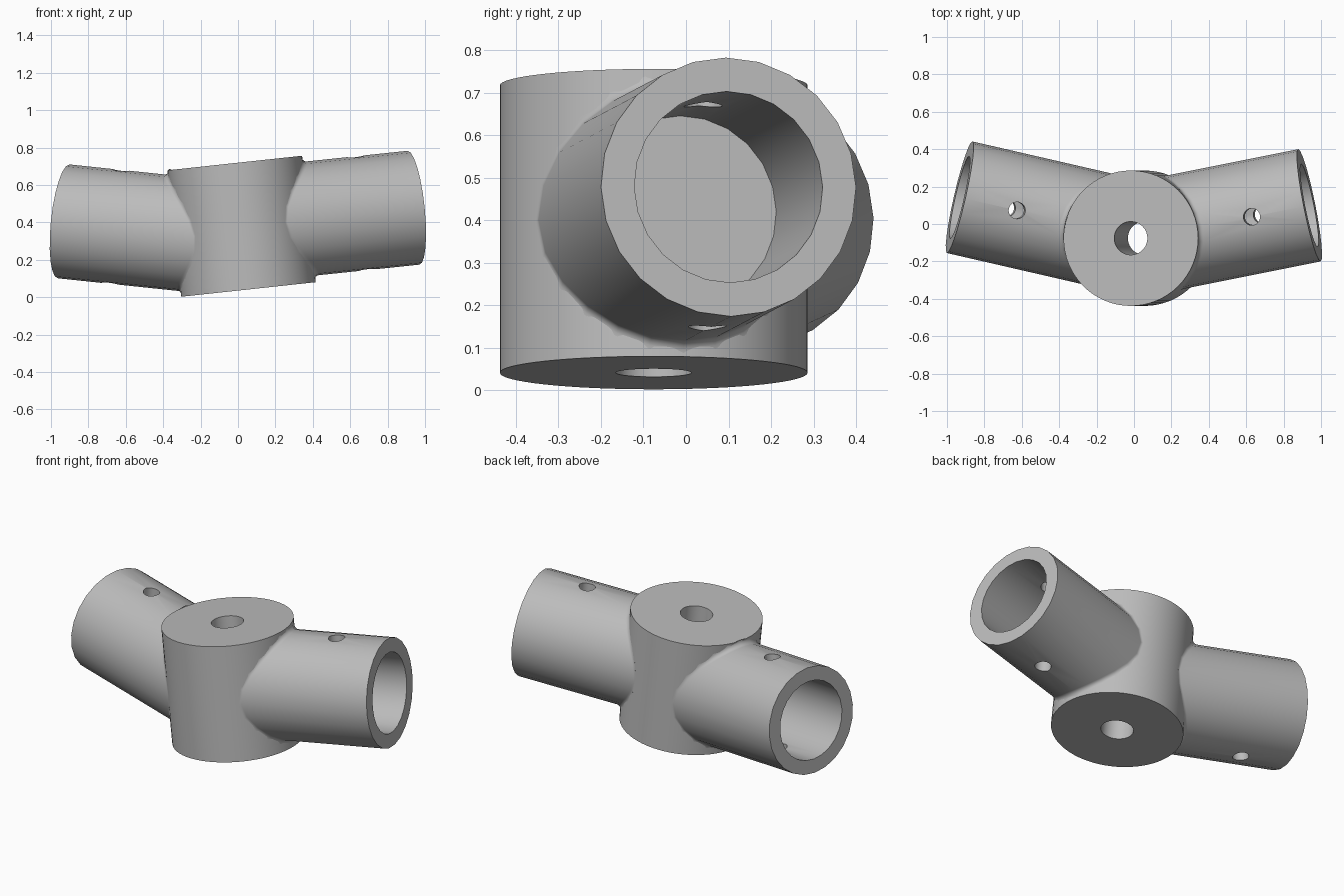
import bpy, bmesh, math
from mathutils import Vector

old = bpy.data.objects.get("Cube")
if old:
    bpy.data.objects.remove(old, do_unlink=True)

grey = bpy.data.materials.new("plain_grey")
grey.use_nodes = True
tone = (0.5, 0.5, 0.5, 1)
grey.diffuse_color = tone
grey.node_tree.nodes["Principled BSDF"].inputs["Base Color"].default_value = tone

HUB_LOW, HUB_TOP = Vector((0.056, -0.076, 0.041)), Vector((-0.017, -0.076, 0.717))
HUB_AXIS = (HUB_TOP - HUB_LOW).normalized()
HUB_R, HUB_BORE = 0.362, 0.089
ARM_R, ARM_BORE, ARM_DEPTH = 0.306, 0.226, 0.56
PIN_R, PIN_INSET, FILLET = 0.045, 0.285, 0.027


def radials(axis, hint, count):
    """Unit vectors around an axis, the first one nearest to hint."""
    first = (hint - axis * hint.dot(axis)).normalized()
    second = axis.cross(first)
    turns = [2 * math.pi * i / count for i in range(count)]
    return [first * math.cos(t) + second * math.sin(t) for t in turns]


def circle(centre, dirs, radius):
    return [centre + d * radius for d in dirs]


def loft(name, rings, closed=False, tip=None, flat_end=False):
    """Skin a row of rings; optionally loop it, or close both ends."""
    bm = bmesh.new()
    loops = [[bm.verts.new(p) for p in ring] for ring in rings]
    pairs = list(zip(loops, loops[1:]))
    if closed:
        pairs.append((loops[-1], loops[0]))
    n = len(loops[0])
    for a, b in pairs:
        for i in range(n):
            j = (i + 1) % n
            bm.faces.new((a[i], a[j], b[j], b[i]))
    if tip is not None:
        point = bm.verts.new(tip)
        for i in range(n):
            bm.faces.new((point, loops[0][(i + 1) % n], loops[0][i]))
    if flat_end:
        bm.faces.new(loops[-1])
    bmesh.ops.recalc_face_normals(bm, faces=bm.faces)
    mesh = bpy.data.meshes.new(name)
    bm.to_mesh(mesh)
    bm.free()
    mesh.materials.append(grey)
    obj = bpy.data.objects.new(name, mesh)
    bpy.context.collection.objects.link(obj)
    return obj


def smooth(obj):
    bpy.ops.object.select_all(action="DESELECT")
    obj.select_set(True)
    bpy.context.view_layer.objects.active = obj
    bpy.ops.object.shade_smooth_by_angle(angle=math.radians(30))


def across_hub(v):
    return v - HUB_AXIS * v.dot(HUB_AXIS)


def fillet_rings(end, axis, dirs, steps=5):
    """Roll a ball along the joint of arm and hub and collect its arcs."""
    rings = [[] for _ in range(steps + 1)]
    for u in dirs:
        start = end + u * (ARM_R + FILLET)
        w, d = across_hub(start - HUB_LOW), across_hub(axis)
        a, b, c = d.dot(d), w.dot(d), w.dot(w) - (HUB_R + FILLET) ** 2
        ball = start + axis * ((-b + math.sqrt(b * b - a * c)) / a)
        n = across_hub(ball - HUB_LOW).normalized()
        for k in range(steps + 1):
            rings[k].append(ball + (-n).slerp(-u, k / steps) * FILLET)
    return rings


# Tilted hub with a through bore
hub_dirs = radials(HUB_AXIS, Vector((1, 0, 0)), 64)
hub = loft("hub", [circle(HUB_LOW, hub_dirs, HUB_R), circle(HUB_TOP, hub_dirs, HUB_R),
                   circle(HUB_TOP, hub_dirs, HUB_BORE), circle(HUB_LOW, hub_dirs, HUB_BORE)],
           closed=True)
smooth(hub)


# Socket arm blended into the hub, with a cross pin hole
def arm(name, end, axis):
    end, axis = Vector(end), Vector(axis).normalized()
    up = Vector((0, 0, 1))
    dirs = radials(axis, up, 24)
    rings = fillet_rings(end, axis, dirs)
    rings += [circle(end, dirs, ARM_R), circle(end, dirs, ARM_BORE),
              circle(end - axis * ARM_DEPTH, dirs, ARM_BORE)]
    socket = loft(name, rings, tip=end - axis * (ARM_DEPTH + 0.13), flat_end=True)

    pin_axis = dirs[0]
    pin_dirs = radials(pin_axis, axis, 24)
    mid = end - axis * PIN_INSET
    low, high = (circle(mid + pin_axis * s * 0.5, pin_dirs, PIN_R) for s in (-1, 1))
    cutter = loft(name + "_pin_cutter", [low, high], tip=mid - pin_axis * 0.5, flat_end=True)
    cutter.hide_render = True
    cut = socket.modifiers.new("pin_hole", "BOOLEAN")
    cut.operation, cut.solver, cut.object = "DIFFERENCE", "EXACT", cutter
    bpy.context.view_layer.objects.active = socket
    bpy.ops.object.modifier_apply(modifier=cut.name)
    bpy.data.objects.remove(cutter, do_unlink=True)
    smooth(socket)


arm("left_arm", (0.938, 0.1, 0.478), (1, 0.2, 0.105))
arm("right_arm", (-0.932, 0.143, 0.405), (-1, 0.23, 0.105))
